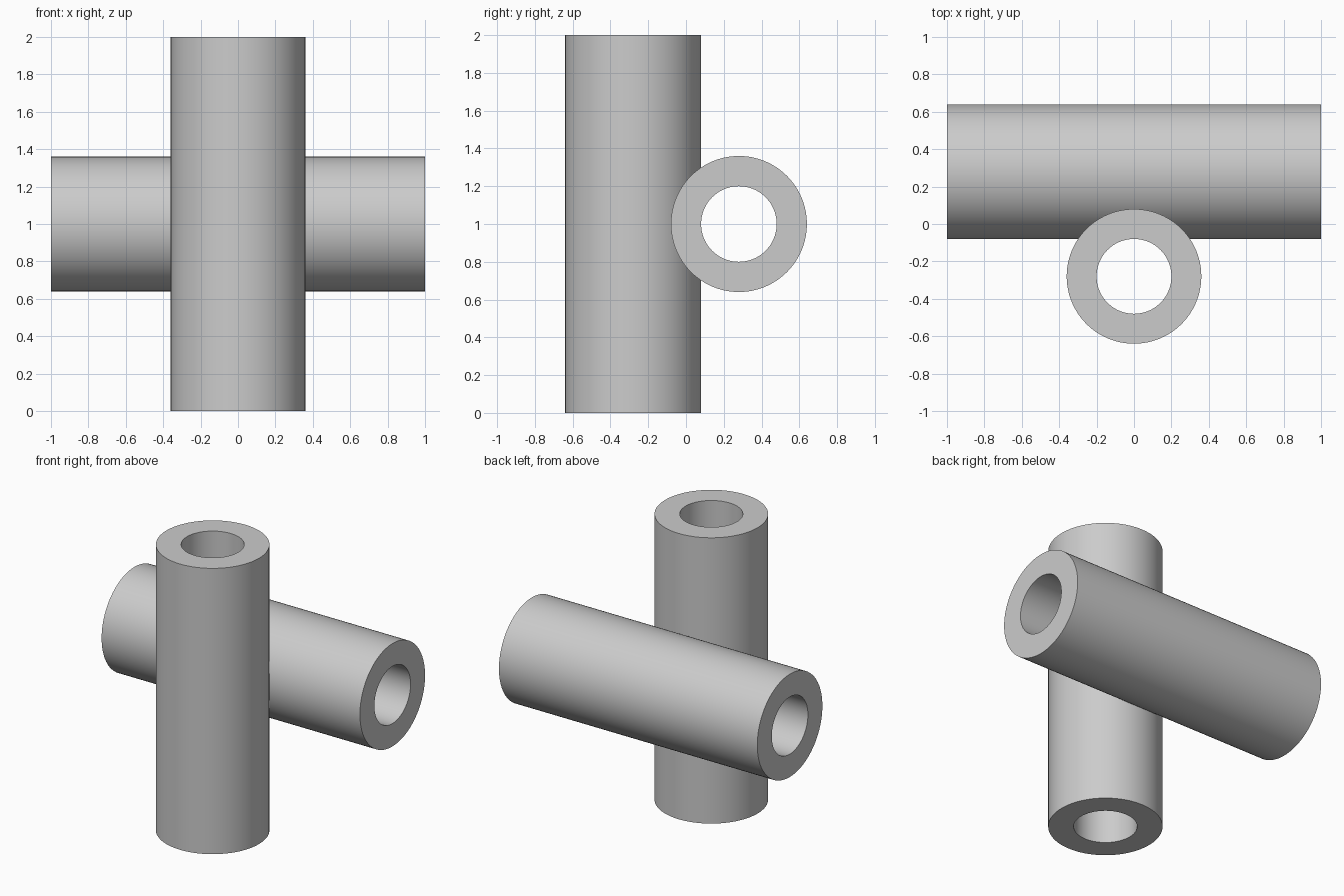
import bpy
import bmesh
from math import pi
from mathutils import Matrix

cube = bpy.data.objects.get("Cube")
if cube:
    bpy.data.objects.remove(cube, do_unlink=True)

SIDES = 96
LENGTH = 2.0
OUTER = 0.36
BORE = 0.20
OFFSET = 0.28

grey = bpy.data.materials.new("plain_grey")
grey.use_nodes = True
colour = (0.6, 0.6, 0.6, 1.0)
grey.diffuse_color = colour
grey.node_tree.nodes["Principled BSDF"].inputs["Base Color"].default_value = colour


def tube(name, y, turn):
    """Open-bored pipe, its length along z before the turn is applied."""
    bm = bmesh.new()
    rings = []
    for radius, z in ((OUTER, -1), (OUTER, 1), (BORE, 1), (BORE, -1)):
        made = bmesh.ops.create_circle(
            bm, segments=SIDES, radius=radius,
            matrix=Matrix.Translation((0, 0, z * LENGTH / 2)))
        rings.append(made["verts"])
    # Outer wall, top rim, bore and bottom rim
    for i, ring in enumerate(rings):
        after = rings[(i + 1) % len(rings)]
        for j in range(SIDES):
            k = (j + 1) % SIDES
            bm.faces.new((ring[j], ring[k], after[k], after[j]))
    bmesh.ops.recalc_face_normals(bm, faces=bm.faces)
    bm.transform(turn)
    mesh = bpy.data.meshes.new(name)
    bm.to_mesh(mesh)
    bm.free()
    mesh.materials.append(grey)
    obj = bpy.data.objects.new(name, mesh)
    obj.location = (0, y, LENGTH / 2)
    bpy.context.collection.objects.link(obj)
    # Smooth walls with crisp rims
    bpy.ops.object.select_all(action="DESELECT")
    obj.select_set(True)
    bpy.context.view_layer.objects.active = obj
    bpy.ops.object.shade_smooth_by_angle(angle=pi / 6)
    return obj


# Upright pipe in front, level pipe behind, sharing one wall thickness
tube("upright_tube", -OFFSET, Matrix.Identity(4))
tube("level_tube", OFFSET, Matrix.Rotation(pi / 2, 4, "Y"))
